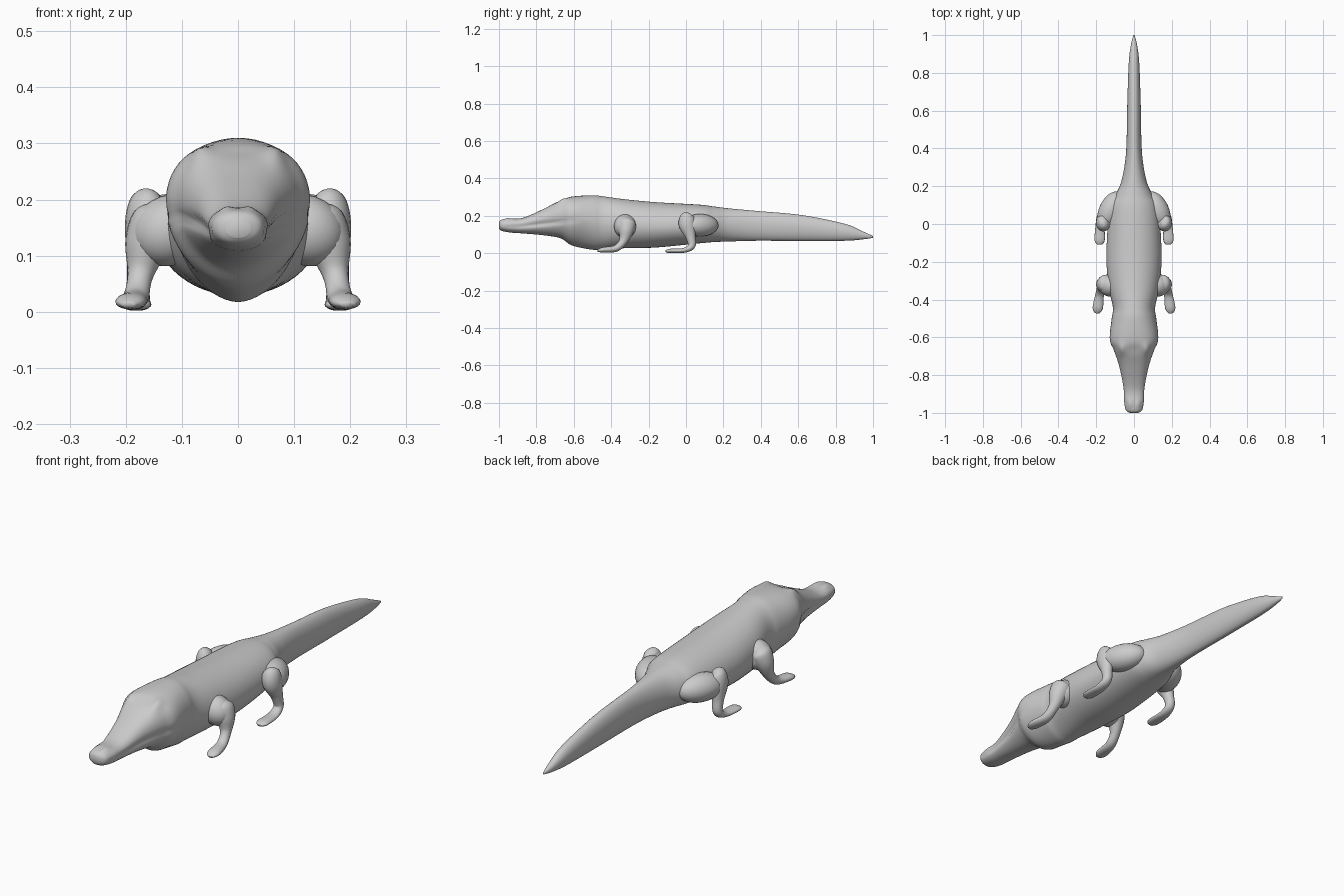
import bpy, bmesh, math
from mathutils import Vector

if "Cube" in bpy.data.objects:
    bpy.data.objects.remove(bpy.data.objects["Cube"])

hide = bpy.data.materials.new("grey_hide")
hide.diffuse_color = (0.6, 0.6, 0.6, 1)
hide.use_nodes = True
hide.node_tree.nodes["Principled BSDF"].inputs["Base Color"].default_value = hide.diffuse_color


def spline(keys, steps):
    """Smooth Catmull-Rom interpolation through rows of numbers."""
    out = []
    for i in range(len(keys) - 1):
        p0, p1, p2 = keys[max(i - 1, 0)], keys[i], keys[i + 1]
        p3 = keys[min(i + 2, len(keys) - 1)]
        for s in range(steps):
            t = s / steps
            out.append([0.5 * (2 * b + (c - a) * t + (2 * a - 5 * b + 4 * c - d) * t * t
                               + (3 * b - a - 3 * c + d) * t ** 3)
                        for a, b, c, d in zip(p0, p1, p2, p3)])
    return out + [list(keys[-1])]


def loft(name, rings):
    """Skin a list of closed rings and cap both ends."""
    bm = bmesh.new()
    rows = [[bm.verts.new(p) for p in ring] for ring in rings]
    n = len(rows[0])
    for a, b in zip(rows, rows[1:]):
        for i in range(n):
            bm.faces.new((a[i], a[(i + 1) % n], b[(i + 1) % n], b[i]))
    for row in (rows[0], rows[-1]):
        bm.faces.new(row)
    bmesh.ops.recalc_face_normals(bm, faces=bm.faces)
    me = bpy.data.meshes.new(name)
    bm.to_mesh(me)
    bm.free()
    me.materials.append(hide)
    ob = bpy.data.objects.new(name, me)
    bpy.context.collection.objects.link(ob)
    for p in me.polygons:
        p.use_smooth = True
    return ob


def spow(v, e):
    return math.copysign(abs(v) ** e, v)


def bump(v, centre, width):
    return math.exp(-((v - centre) / width) ** 2)


# Body, head and tail profile: y, half width, top z, bottom z
body_keys = [
    (-1.0, .022, .168, .132), (-.985, .043, .18, .12), (-.94, .053, .185, .111),
    (-.87, .057, .19, .106), (-.76, .077, .238, .096), (-.67, .106, .285, .08),
    (-.61, .129, .303, .042), (-.5, .118, .31, .019), (-.44, .112, .304, .02),
    (-.33, .135, .289, .027), (-.16, .146, .273, .031), (.07, .131, .26, .053),
    (.15, .1, .25, .06), (.23, .066, .24, .063), (.38, .042, .226, .067),
    (.62, .036, .204, .066), (.85, .028, .157, .067), (.95, .016, .115, .075),
    (1.0, .003, .092, .083)]

SEG = 56
rings = []
for y, w, top, bot in spline(body_keys, 7):
    # height of the widest point, flat skull roof and keeled throat
    mid = bot + (top - bot) * (.52 - .06 * bump(y, -.1, .3)) + .012 * bump(y, -.58, .1)
    pt = 1 - .22 * bump(y, -.75, .25)
    pb = 1 + .2 * bump(y, -.55, .09) - .1 * bump(y, -.95, .15)
    ring = []
    for i in range(SEG):
        a = 2 * math.pi * i / SEG
        c, s = math.cos(a), math.sin(a)
        x = w * spow(c, pt if s > 0 else pb)
        z = mid + (spow(s, pt) * (top - mid) if s > 0 else spow(s, pb) * (mid - bot))
        # mouth groove rising toward the cheek
        if -.97 < y < -.58:
            line = .142 + .035 * max(0, (y + .9) / .3)
            x *= 1 - .13 * bump(z, line, .011) * bump(y, -.78, .15)
        # eye ridges and the hollow between them
        eye = bump(y, -.665, .03)
        z += eye * (.016 * bump(abs(x), .068, .018) - .004 * bump(x, 0, .03)) * max(0, s)
        # nostril mounds
        z += .006 * bump(y, -.955, .022) * bump(abs(x), .022, .014) * max(0, s)
        ring.append((x, y, z))
    rings.append(ring)
loft("body", rings)


def limb(name, keys, side):
    """Tube through x, y, z with radii across (x) and along the bend."""
    pts = spline(keys, 7)
    out = []
    for k, (x, y, z, rx, ry) in enumerate(pts):
        a, b = pts[max(k - 1, 0)], pts[min(k + 1, len(pts) - 1)]
        t = (Vector(b[:3]) - Vector(a[:3])).normalized()
        u = (Vector((1, 0, 0)) - t * t.x).normalized()
        v = t.cross(u)
        ring = []
        for i in range(20):
            g = 2 * math.pi * i / 20
            p = Vector((x, y, z)) + u * rx * math.cos(g) + v * ry * math.sin(g)
            ring.append((side * p.x, p.y, max(p.z, .002)))
        out.append(ring)
    return loft(name, out)


def lump(name, loc, size, rot, side):
    """Smooth muscle mass that blends a limb into the body."""
    bpy.ops.mesh.primitive_uv_sphere_add(
        segments=24, ring_count=14, radius=1, scale=size,
        location=(side * loc[0], loc[1], loc[2]), rotation=(0, side * rot[0], side * rot[1]))
    ob = bpy.context.object
    ob.name = name
    ob.data.materials.append(hide)
    bpy.ops.object.shade_smooth()


# Limb paths run from the upper joint down to the toes
front_leg = [(.135, -.31, .19, .015, .015), (.145, -.315, .165, .042, .046),
             (.162, -.32, .12, .04, .041), (.174, -.335, .065, .023, .023),
             (.182, -.375, .026, .023, .018), (.192, -.445, .018, .027, .014),
             (.196, -.472, .013, .013, .006)]
hind_leg = [(.15, .01, .212, .012, .014), (.158, .006, .195, .034, .038),
            (.165, .008, .15, .037, .046), (.174, .024, .09, .024, .027),
            (.178, .03, .04, .021, .02), (.18, -.01, .016, .024, .013),
            (.182, -.085, .013, .027, .011), (.183, -.108, .01, .014, .006)]

for side, tag in ((1, "left"), (-1, "right")):
    limb("front_leg_" + tag, front_leg, side)
    limb("hind_leg_" + tag, hind_leg, side)
    lump("shoulder_" + tag, (.122, -.325, .145), (.07, .06, .062), (.5, 0), side)
    lump("thigh_" + tag, (.122, .075, .15), (.062, .105, .06), (.25, .45), side)
